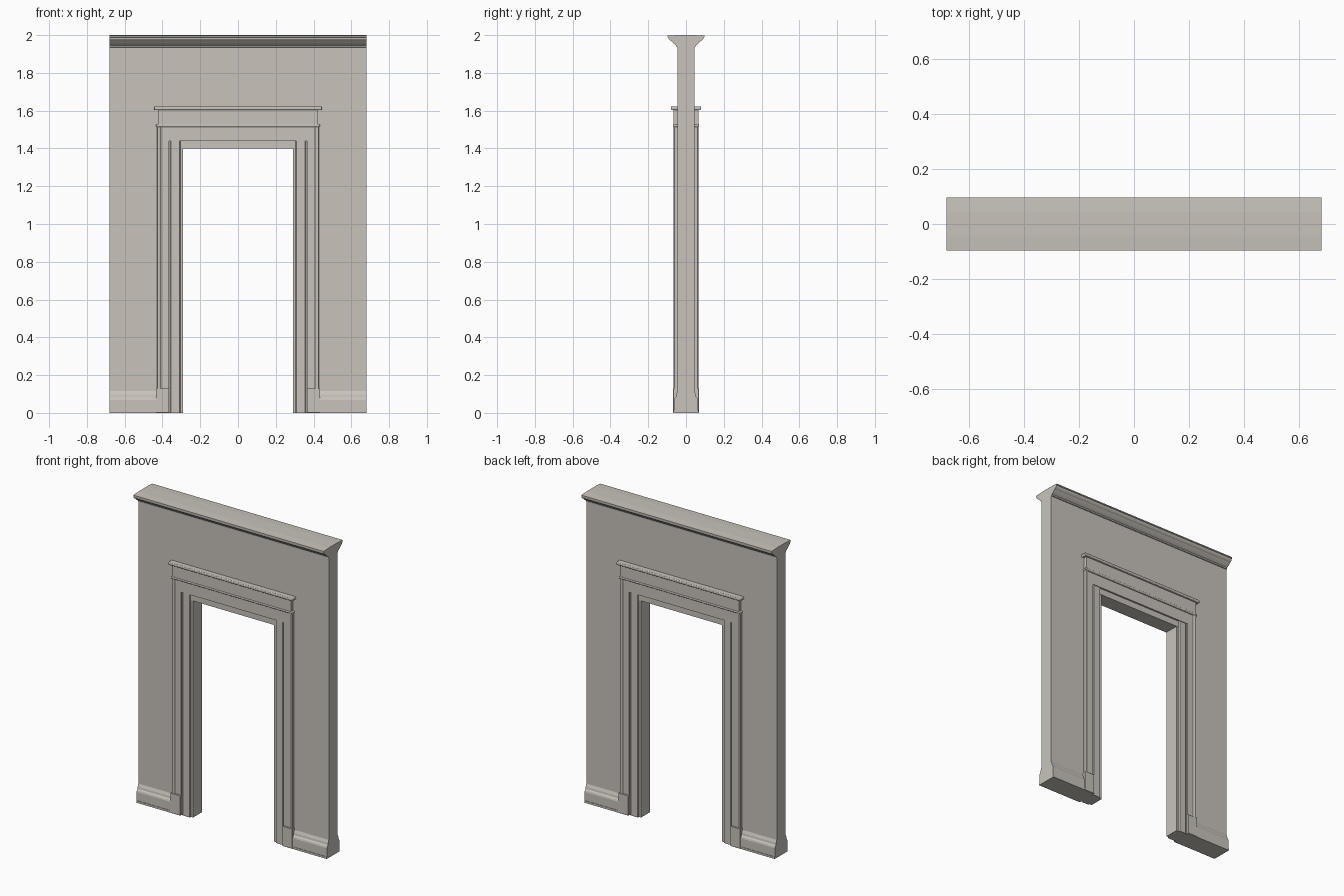
import bpy
import bmesh
from mathutils import Vector

cube = bpy.data.objects.get("Cube")
if cube:
    bpy.data.objects.remove(cube, do_unlink=True)

stone = bpy.data.materials.new("warm_stone")
stone.use_nodes = True
COLOUR = (0.58, 0.55, 0.50, 1)
stone.diffuse_color = COLOUR
stone.node_tree.nodes["Principled BSDF"].inputs["Base Color"].default_value = COLOUR

W, T = 0.68, 0.045  # half width and half thickness of the wall


def prism(name, outline, axis, start, end, mirror=""):
    """Extrude a 2D outline along an axis, then mirror it across x and/or y."""
    place = {"x": lambda a, b: Vector((start, a, b)),
             "y": lambda a, b: Vector((a, start, b)),
             "z": lambda a, b: Vector((a, b, start))}[axis]
    shift = Vector([end - start if axis == k else 0 for k in "xyz"])
    bm = bmesh.new()
    face = bm.faces.new([bm.verts.new(place(a, b)) for a, b in outline])
    new = bmesh.ops.extrude_face_region(bm, geom=[face])["geom"]
    bmesh.ops.translate(bm, vec=shift, verts=[v for v in new if isinstance(v, bmesh.types.BMVert)])
    bmesh.ops.recalc_face_normals(bm, faces=bm.faces)
    mesh = bpy.data.meshes.new(name)
    bm.to_mesh(mesh)
    bm.free()
    mesh.materials.append(stone)
    obj = bpy.data.objects.new(name, mesh)
    bpy.context.collection.objects.link(obj)
    if mirror:
        mod = obj.modifiers.new("mirror", "MIRROR")
        mod.use_axis = ("x" in mirror, "y" in mirror, False)
    return obj


def rect(a0, a1, b0, b1):
    return [(a0, b0), (a1, b0), (a1, b1), (a0, b1)]


def soften(obj, width, segments=1):
    mod = obj.modifiers.new("bevel", "BEVEL")
    mod.width, mod.segments = width, segments


# Wall with the doorway left open
OPEN_X, OPEN_Z = 0.29, 1.40
prism("wall", [(-W, 0), (-OPEN_X, 0), (-OPEN_X, OPEN_Z), (OPEN_X, OPEN_Z),
               (OPEN_X, 0), (W, 0), (W, 2), (-W, 2)], "y", -T, T)

# Crown moulding on both faces
prism("crown_moulding",
      [(T, 1.935), (0.05, 1.937), (0.051, 1.945), (0.06, 1.951), (0.069, 1.959),
       (0.078, 1.968), (0.085, 1.972), (0.092, 1.98), (0.093, 1.988), (0.097, 1.99),
       (0.097, 1.997), (T, 2)], "x", -W, W, "y")

# Skirting between plinths and wall ends
prism("baseboard",
      [(T, 0), (0.066, 0), (0.066, 0.013), (0.063, 0.013), (0.063, 0.068),
       (0.060, 0.078), (0.054, 0.085), (0.052, 0.098), (T, 0.115)],
      "x", 0.43, W, "xy")

# Door casing: stepped jambs, flat and backband
prism("inner_casing",
      [(0.305, 0.03), (0.305, 0.05), (0.309, 0.055), (0.355, 0.055),
       (0.36, 0.051), (0.366, 0.051), (0.375, 0.051), (0.375, 0.03)],
      "z", 0, 1.445, "xy")
prism("outer_casing",
      [(0.366, 0.03), (0.366, 0.059), (0.408, 0.059), (0.41, 0.063), (0.415, 0.066),
       (0.425, 0.066), (0.43, 0.06), (0.43, 0.03)],
      "z", 0.12, 1.515, "xy")
plinth = prism("plinth_block", rect(0.364, 0.435, 0.03, 0.068), "z", 0, 0.13, "xy")
soften(plinth, 0.002)

# Head of the casing: architrave, bead, frieze and cap
prism("head_lining", rect(-0.31, 0.31, OPEN_Z, 1.445), "y", 0.03, 0.048, "y")
prism("head_architrave", rect(-0.40, 0.40, 1.44, 1.52), "y", 0.03, 0.059, "y")
bead = prism("head_bead", rect(-0.434, 0.434, 1.514, 1.528), "y", 0.03, 0.069, "y")
soften(bead, 0.005, 3)
prism("frieze", rect(-0.424, 0.424, 1.52, 1.61), "y", 0.03, 0.066, "y")
cap = prism("head_cap", rect(-0.444, 0.444, 1.604, 1.622), "y", 0.03, 0.08, "y")
soften(cap, 0.005, 3)
